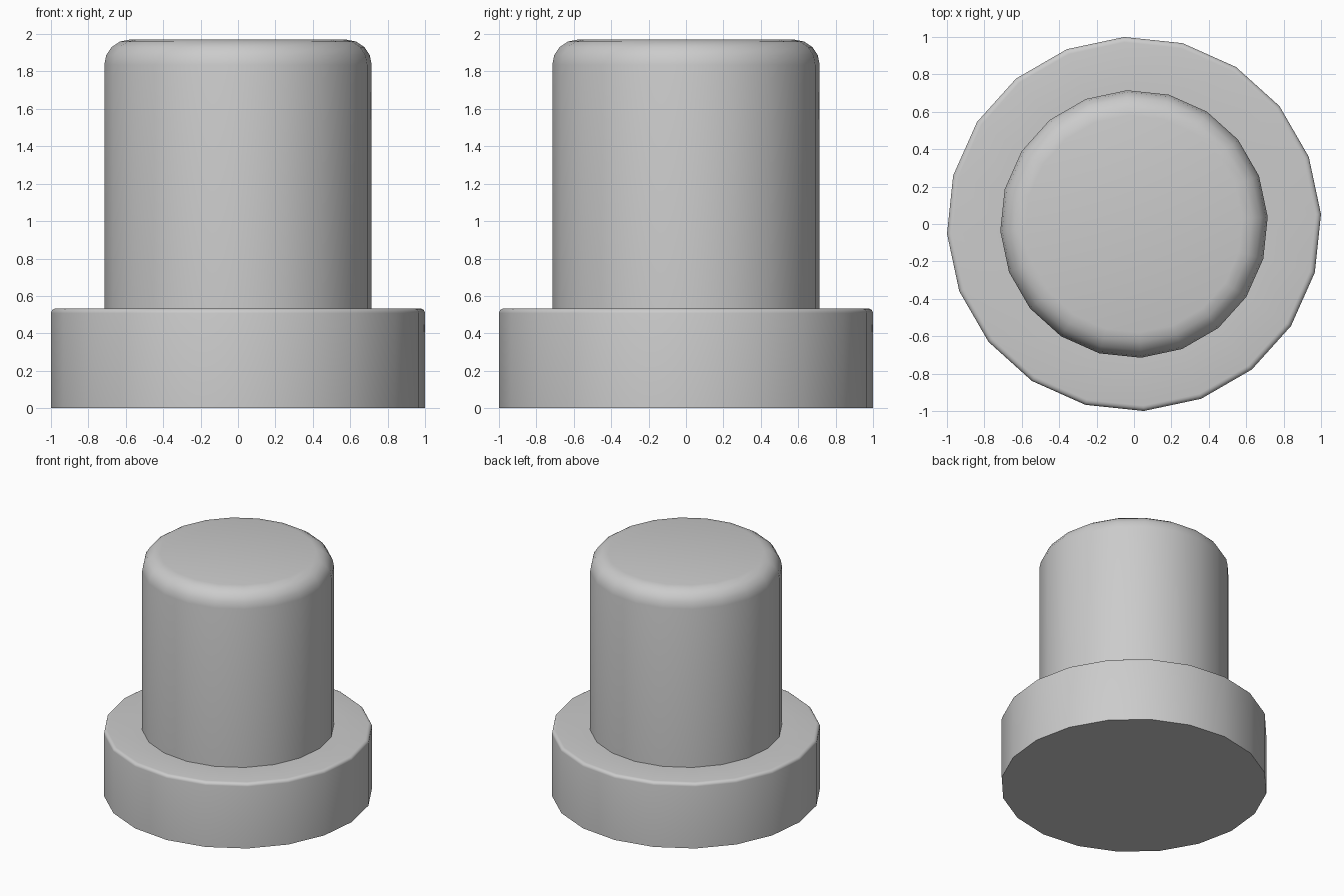
import bpy, math

if "Cube" in bpy.data.objects:
    bpy.data.objects.remove(bpy.data.objects["Cube"])

SIDES, OFFSET = 20, math.radians(3)


def rounded(r, z, w, h, steps=4):
    """Quarter-round edge, from the side wall up to the top face."""
    return [(r - w + w * math.cos(math.pi / 2 * i / steps),
             z - h + h * math.sin(math.pi / 2 * i / steps)) for i in range(steps + 1)]


def lathe(name, profile):
    verts = [(r * math.cos(OFFSET + 2 * math.pi * i / SIDES),
              r * math.sin(OFFSET + 2 * math.pi * i / SIDES), z)
             for r, z in profile for i in range(SIDES)]
    faces = []
    for k in range(len(profile) - 1):
        a, b = k * SIDES, (k + 1) * SIDES
        for i in range(SIDES):
            j = (i + 1) % SIDES
            faces.append((a + i, a + j, b + j, b + i))
    faces.append(tuple(reversed(range(SIDES))))            # bottom cap
    faces.append(tuple(range(len(verts) - SIDES, len(verts))))  # top cap
    mesh = bpy.data.meshes.new(name)
    mesh.from_pydata(verts, [], faces)
    ob = bpy.data.objects.new(name, mesh)
    bpy.context.collection.objects.link(ob)
    bpy.context.view_layer.objects.active = ob
    ob.select_set(True)
    bpy.ops.object.shade_smooth_by_angle(angle=math.radians(35))
    ob.select_set(False)
    return ob


# Wide base flange, then the round-topped pin, as one turned profile
profile = [(1.001, 0.0)]
profile += rounded(1.001, 0.533, 0.028, 0.025)
profile += [(0.716, 0.533)]
profile += rounded(0.716, 1.97, 0.135, 0.135)
lathe("stepped_peg", profile)
